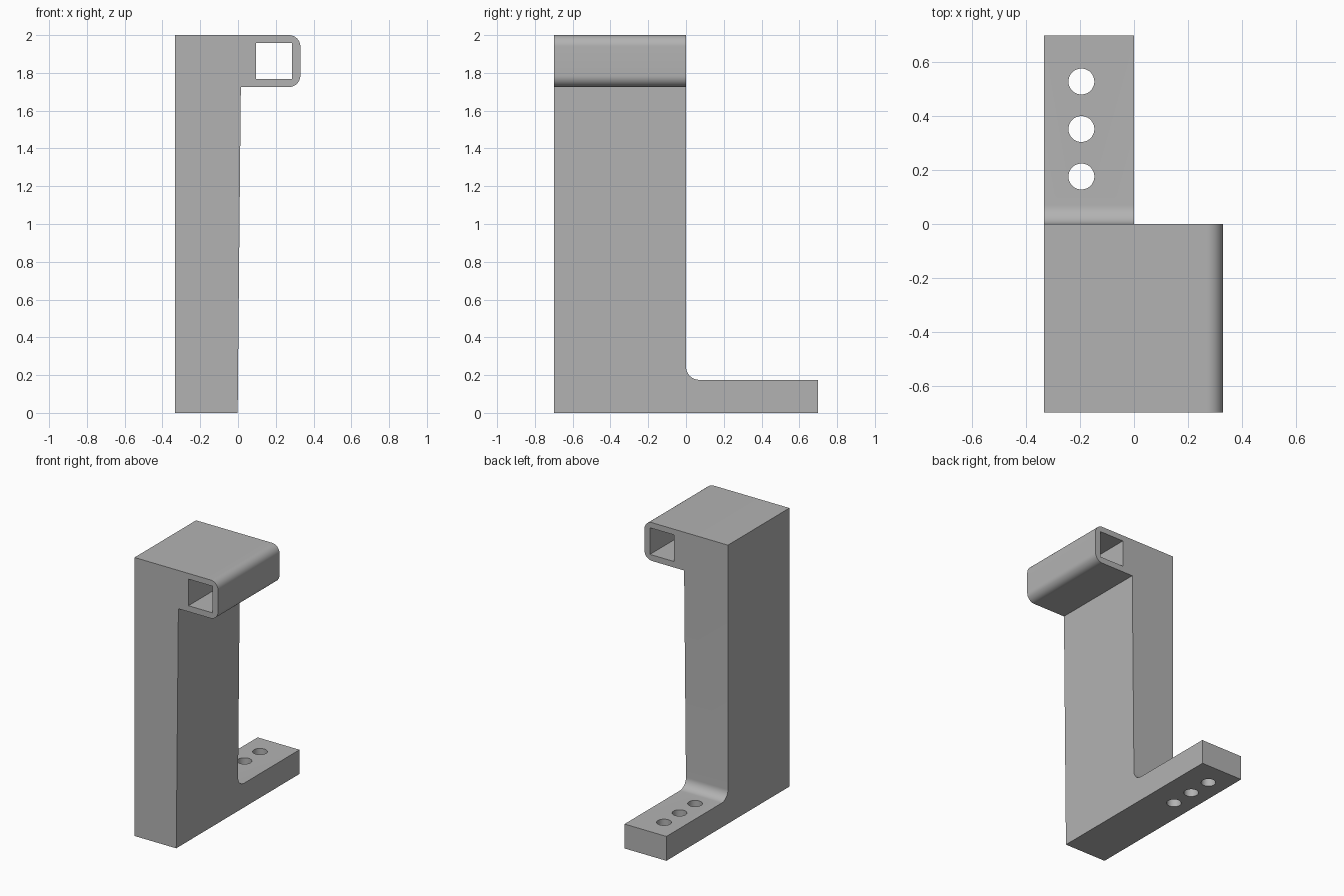
import bpy, bmesh, math
from mathutils import Vector

cube = bpy.data.objects.get("Cube")
if cube:
    bpy.data.objects.remove(cube, do_unlink=True)

grey = bpy.data.materials.new("plain grey")
grey.use_nodes = True
colour = (0.45, 0.45, 0.45, 1)
grey.diffuse_color = colour
grey.node_tree.nodes["Principled BSDF"].inputs["Base Color"].default_value = colour


def arc(cx, cy, r, start, end, steps=12):
    """Points along a rounded corner, angles in degrees."""
    angles = [math.radians(start + (end - start) * i / steps) for i in range(steps + 1)]
    return [(cx + r * math.cos(a), cy + r * math.sin(a)) for a in angles]


def prism(name, outline, place, sweep):
    """Extrude a flat outline, placed in space by a function, along sweep."""
    bm = bmesh.new()
    face = bm.faces.new([bm.verts.new(place(u, v)) for u, v in outline])
    swept = bmesh.ops.extrude_face_region(bm, geom=[face])["geom"]
    verts = [g for g in swept if isinstance(g, bmesh.types.BMVert)]
    bmesh.ops.translate(bm, verts=verts, vec=Vector(sweep))
    bmesh.ops.recalc_face_normals(bm, faces=bm.faces)
    mesh = bpy.data.meshes.new(name)
    bm.to_mesh(mesh)
    bm.free()
    mesh.materials.append(grey)
    obj = bpy.data.objects.new(name, mesh)
    bpy.context.collection.objects.link(obj)
    return obj


def combine(target, tool, operation):
    """Apply an exact boolean and discard the helper."""
    tool.hide_render = True
    mod = target.modifiers.new(operation, "BOOLEAN")
    mod.operation, mod.solver, mod.object = operation, "EXACT", tool
    bpy.ops.object.select_all(action="DESELECT")
    bpy.context.view_layer.objects.active = target
    target.select_set(True)
    bpy.ops.object.modifier_apply(modifier=mod.name)
    bpy.data.objects.remove(tool, do_unlink=True)


# Front outline: slightly tapered column with a rounded arm at the top
front = [(-0.333, 0), (-0.002, 0), (0.015, 1.725)]
front += arc(0.27, 1.785, 0.06, -90, 0) + arc(0.27, 1.94, 0.06, 0, 90)
front += [(-0.333, 2)]
bracket = prism("bracket", front, lambda u, v: (u, -0.8, v), (0, 1.6, 0))

# Side outline: upright and foot joined by a fillet
side = [(-0.698, -0.1), (0.698, -0.1), (0.698, 0.175)]
side += arc(0.07, 0.245, 0.07, 270, 180) + [(0, 2.1), (-0.698, 2.1)]
combine(bracket, prism("side_cutter", side, lambda u, v: (-0.5, u, v), (1, 0, 0)), "INTERSECT")

# Square channel through the arm
square = [(0.095, 1.768), (0.286, 1.768), (0.286, 1.959), (0.095, 1.959)]
combine(bracket, prism("channel_cutter", square, lambda u, v: (u, -0.8, v), (0, 1, 0)), "DIFFERENCE")

# Three screw holes in the foot
for i in range(1, 4):
    circle = arc(-0.195, 0.176 * i, 0.048, 0, 360, 48)[:-1]
    combine(bracket, prism("hole_cutter", circle, lambda u, v: (u, v, -0.1), (0, 0, 0.4)), "DIFFERENCE")

bpy.ops.object.shade_smooth_by_angle(angle=math.radians(30))
